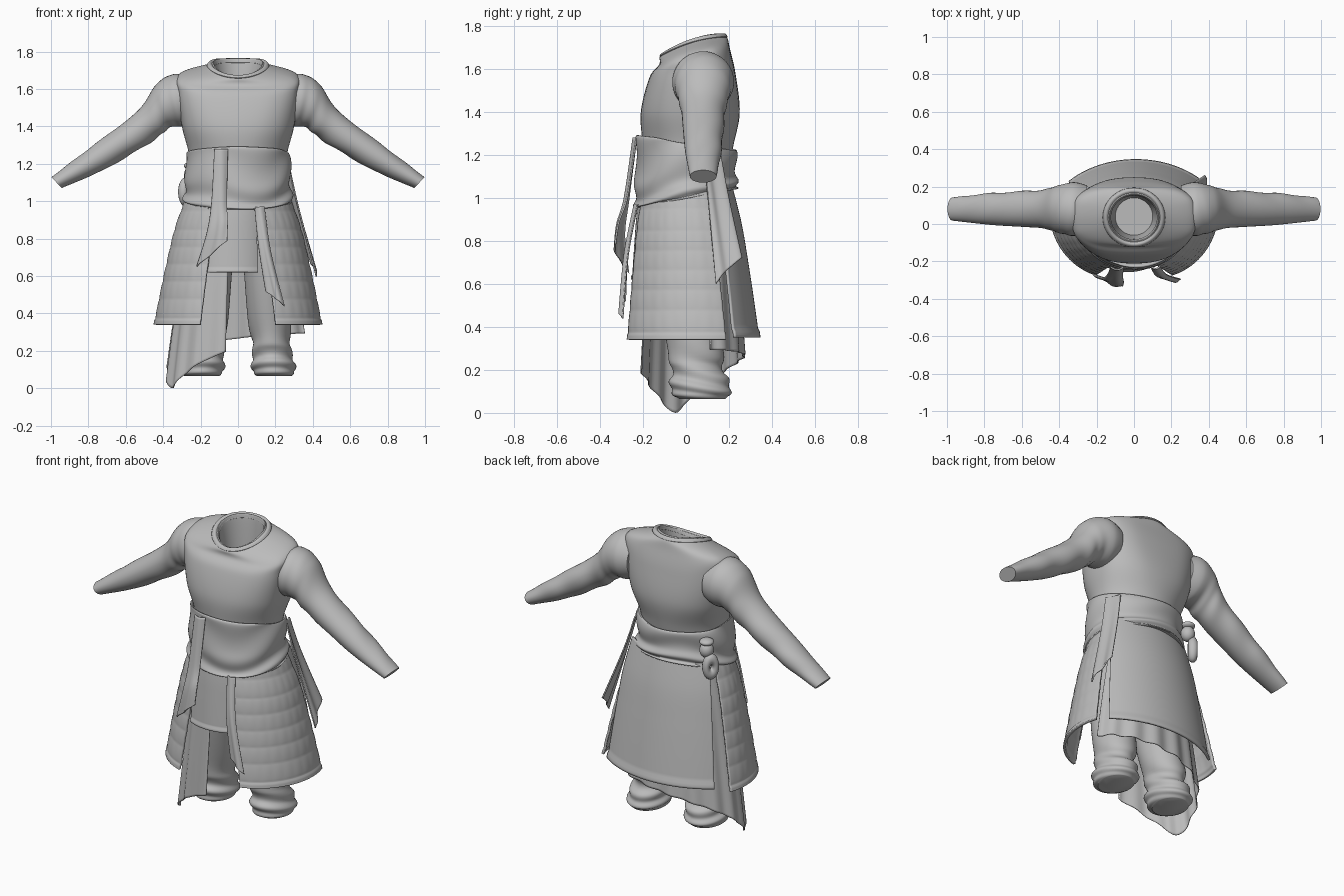
import bpy, bmesh
from math import sin, cos, pi, exp, radians, copysign
from mathutils import Vector

if "Cube" in bpy.data.objects:
    bpy.data.objects.remove(bpy.data.objects["Cube"])

cloth = bpy.data.materials.new("grey_cloth")
cloth.use_nodes = True
GREY = (.5, .5, .5, 1)
cloth.diffuse_color = GREY
cloth.node_tree.nodes["Principled BSDF"].inputs["Base Color"].default_value = GREY


def finish(obj, name):
    obj.name = name
    obj.data.materials.append(cloth)
    bpy.ops.object.select_all(action="DESELECT")
    obj.select_set(True)
    bpy.context.view_layer.objects.active = obj
    bpy.ops.object.shade_smooth_by_angle(angle=.8)


def mix(start, end, amount):
    return start + (end - start) * amount


def spline(points, count, closed=False):
    """Resample a smooth curve through the control points."""
    total = len(points)
    spans = total if closed else total - 1

    def point(index):
        return points[index % total] if closed else points[max(0, min(spans, index))]

    result = []
    for step in range(count):
        place = step * spans / (count if closed else count - 1)
        index = min(int(place), spans - 1)
        before, start, end, after = (point(index + offset) for offset in (-1, 0, 1, 2))
        leave, arrive = (end - before) / 2, (after - start) / 2
        f = place - index
        pull = f * (1 - f)
        result.append(mix(start, end, f * f * (3 - 2 * f))
                      + leave * pull * (1 - f) - arrive * pull * f)
    return result


def surface(name, rows, across=48, along=40, closed=False, capped=(), bump=None, thick=0):
    """Smooth cloth through rows of points, with folds raised along the normals."""
    rows = [spline([Vector(p) for p in row], across, closed) for row in rows]
    columns = [spline(list(column), along) for column in zip(*rows)]
    bm = bmesh.new()
    grid = [[bm.verts.new(column[v]) for column in columns] for v in range(along)]
    for lower, upper in zip(grid, grid[1:]):
        for u in range(across if closed else across - 1):
            w = (u + 1) % across
            bm.faces.new((lower[u], lower[w], upper[w], upper[u]))
    for index in capped:
        bm.faces.new(grid[index])
    bmesh.ops.recalc_face_normals(bm, faces=bm.faces)
    bm.normal_update()
    if bump:
        raised = [(vert, vert.normal * bump(u / across, v / (along - 1)))
                  for v, row in enumerate(grid) for u, vert in enumerate(row)]
        for vert, offset in raised:
            vert.co += offset
    mesh = bpy.data.meshes.new(name)
    bm.to_mesh(mesh)
    bm.free()
    obj = bpy.data.objects.new(name, mesh)
    bpy.context.collection.objects.link(obj)
    if thick:
        solid = obj.modifiers.new("cloth_thickness", "SOLIDIFY")
        solid.thickness = thick
        solid.offset = 0
    finish(obj, name)


def loop(z, width, depth, x=0, y=0, tilt=0, dip=0, square=2, count=20):
    """Horizontal body loop, optionally squared, tilted or dipped at the front."""
    points = []
    for step in range(count):
        angle = 2 * pi * step / count
        c, s = (copysign(abs(k) ** (2 / square), k) for k in (cos(angle), sin(angle)))
        points.append((x + width * c, y + depth * s, z + tilt * s - dip * ((1 - s) / 2) ** 2))
    return points


def neck(z, radius):
    return loop(z, radius, radius * .95, y=.035, dip=.09)


def panel(name, angles, heights, top, bottom, hem=None, side=1, **options):
    """Flaring sheet around an ellipse, each end given as centre and radii."""
    start, end = (radians(angle) for angle in angles)
    rows = []
    for level in range(5):
        drop = level / 4
        cx, cy, rx, ry = (mix(a, b, drop ** .75) for a, b in zip(top, bottom))
        row = []
        for step in range(13):
            angle = mix(start, end, step / 12)
            low = hem(angle) if hem else heights[1]
            row.append((side * (cx + rx * cos(angle)), cy + ry * sin(angle),
                        mix(heights[0], low, drop)))
        rows.append(row)
    surface(name, rows, **options)


def ribbon(name, path, start, end):
    """Hanging strip whose half-width vector turns towards its slanted end."""
    rows = []
    for index, centre in enumerate(path):
        turn = (index / (len(path) - 1)) ** 2
        half = mix(Vector(start), Vector(end), turn)
        centre = Vector(centre)
        rows.append([centre - half, centre + Vector((0, -.015, 0)), centre + half])
    surface(name, rows, across=16, bump=lambda u, v: .006 * v * sin(12 * u), thick=.008)


# Torso with rounded shoulders, open neck and inner lining
surface("torso", [
    loop(1.1, .25, .19),
    loop(1.25, .262, .212, y=.01),
    loop(1.4, .3, .23, y=.02, square=2.4),
    loop(1.58, .325, .2, y=.03, dip=.02, square=2.8),
    loop(1.69, .32, .165, y=.04, dip=.07, square=2.8),
    neck(1.745, .165), neck(1.758, .14), neck(1.74, .125),
    loop(1.5, .1, .1, y=.04),
], across=72, along=70, closed=True, capped=[-1])

# Collar band
surface("collar", [neck(1.748, .165), neck(1.762, .15), neck(1.74, .125)],
        across=64, along=10, closed=True, thick=.006)


# Surface folds
def sleeve_folds(u, v):
    return .006 * v * sin(pi * v) * sin(44 * v + 3 * sin(2 * pi * u)) * cos(pi * u + 3 * v) ** 2


def leg_folds(u, v):
    return .03 * v * (1 - v) * sin(25 * v + 2.5 * sin(2 * pi * u))


def quilting(u, v):
    if v > .95:
        return .005
    return .004 * abs(sin(7.5 * pi * v)) ** .6 * (.6 + .4 * abs(sin(9 * pi * u)))


def rolled_hem(u, v):
    return .006 if v > .94 else 0


def sash_folds(u, v):
    turn = 2 * pi * u
    return .008 * sin(pi * v) * sin(24 * v + 2.2 * sin(turn) + cos(3 * turn))


# Sleeve centres with radius, and trouser heights with radius
SLEEVE = [(.25, 1.54, .12), (.32, 1.54, .142), (.4, 1.51, .122), (.5, 1.4, .09),
          (.75, 1.23, .07), (.97, 1.1, .04)]
TROUSER = [(.065, .09), (.09, .113), (.14, .115), (.21, .1), (.35, .11), (.9, .115)]

for side, word in ((1, "left"), (-1, "right")):
    arm = []
    for index, (x, z, radius) in enumerate(SLEEVE):
        lean = .15 * index
        section = loop(0, radius, .03 + .8 * radius, count=14)
        arm.append([(side * (x + a * sin(lean)), .08 + b, z + a * cos(lean)) for a, b, _ in section])
    surface(word + "_sleeve", arm, across=36, along=64, closed=True,
            capped=(0, -1), bump=sleeve_folds)
    surface(word + "_trouser_leg",
            [loop(z, r, r * 1.2, x=side * (.2 - z * .09), y=.085 - z * .15) for z, r in TROUSER],
            closed=True, capped=(0, -1), bump=leg_folds)
    # Quilted hip panel
    panel(word + "_hip_panel", (-73, 19), (1.03, .34), (.02, .02, .245, .225),
          (.1, .07, .34, .35), side=side, along=90, bump=quilting, thick=.014)

# Wrapped waist sash with slanting folds
surface("sash", [
    loop(1.23, .255, .2, tilt=-.03), loop(1.25, .278, .232, tilt=-.03),
    loop(1.1, .28, .234, tilt=.01), loop(1.02, .29, .24, tilt=.04),
    loop(1, .285, .235, tilt=.045), loop(1, .24, .19, tilt=.045),
], across=96, along=60, closed=True, bump=sash_folds)

# Broad rear flap and short front flap
panel("rear_flap", (45, 135), (1.07, .35), (.01, -.06, .36, .265), (.01, -.06, .5, .395),
      bump=rolled_hem, thick=.012)
panel("front_flap", (235, 305), (1, .62), (-.03, -.05, .22, .165), (-.03, -.05, .23, .195),
      bump=rolled_hem, thick=.012)


# Uneven inner skirt with a long pointed corner
def pointed_hem(angle):
    return .3 - .3 * exp(-abs(angle - 3.5) ** 1.2)


panel("inner_skirt", (260, 20), (1.02, 0), (0, .02, .22, .18), (0, .03, .38, .24),
      hem=pointed_hem, across=90, bump=lambda u, v: .008 * v * sin(70 * u), thick=.005)

# Hanging sash ends
ribbon("right_front_ribbon",
       [(-.09, -.23, 1.28), (-.1, -.27, 1), (-.11, -.3, .86), (-.14, -.3, .72)],
       (.035, 0, 0), (.08, -.035, .07))
ribbon("left_front_ribbon", [(.115, -.225, .97), (.145, -.27, .74), (.2, -.29, .48)],
       (.025, 0, 0), (.05, -.01, -.04))
ribbon("left_side_ribbon", [(.25, .12, 1.21), (.3, .15, 1), (.4, .2, .66)],
       (.02, -.04, 0), (.025, -.06, -.06))

# Tied knot and its drooping loop at the right rear
for name, z, height in (("sash_knot", 1.14, .045), ("knot_tuck", 1.19, .02)):
    bpy.ops.mesh.primitive_uv_sphere_add(segments=20, ring_count=12, location=(-.25, .16, z))
    bpy.context.object.scale = (.04, .04, height)
    finish(bpy.context.object, name)
bpy.ops.mesh.primitive_torus_add(major_radius=.034, minor_radius=.026, major_segments=28,
                                 location=(-.28, .165, 1.05), rotation=(pi / 2, 0, .95))
bpy.context.object.scale = (.8, 1.3, 1)
finish(bpy.context.object, "knot_loop")
